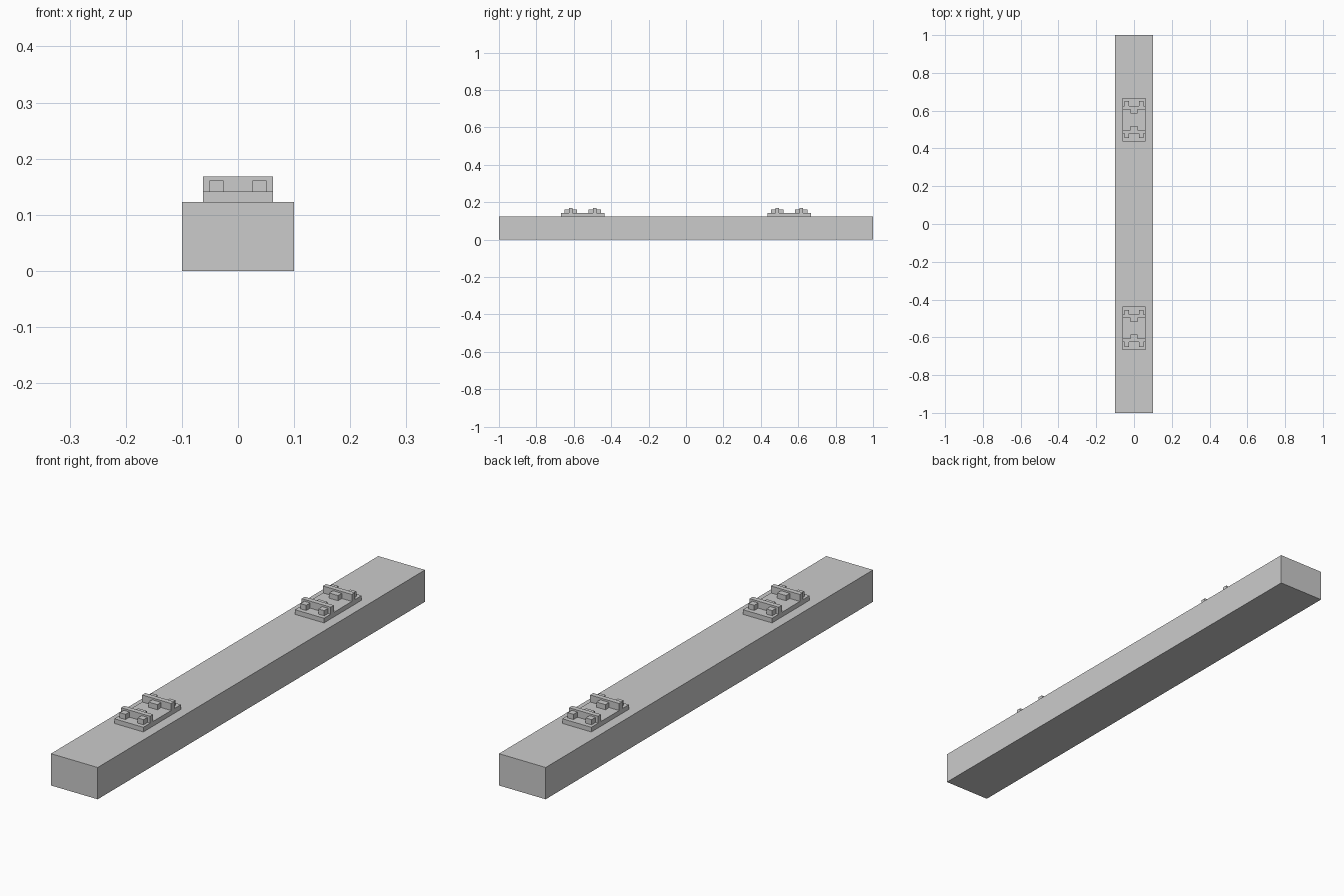
import bpy, bmesh
from mathutils import Matrix, Vector

if "Cube" in bpy.data.objects:
    bpy.data.objects.remove(bpy.data.objects["Cube"])


def make_boxes(name, boxes):
    """One object from a list of (x0, x1, y0, y1, z0, z1) boxes."""
    bm = bmesh.new()
    for x0, x1, y0, y1, z0, z1 in boxes:
        centre = Vector((x0 + x1, y0 + y1, z0 + z1)) / 2
        size = (abs(x1 - x0), abs(y1 - y0), z1 - z0)
        bmesh.ops.create_cube(bm, size=1, matrix=Matrix.LocRotScale(centre, None, size))
    mesh = bpy.data.meshes.new(name)
    bm.to_mesh(mesh)
    bm.free()
    obj = bpy.data.objects.new(name, mesh)
    bpy.context.collection.objects.link(obj)
    return obj


BEAM_TOP, PLATE_TOP = 0.123, 0.141
LUG_TOP, WALL_TOP = 0.161, 0.168
HALF_W = 0.062

# Long beam
make_boxes("beam", [(-0.1, 0.1, -1, 1, 0, BEAM_TOP)])

for end, yc in (("front", -0.552), ("back", 0.552)):
    # Base plate of the rail seat
    make_boxes(f"{end}_base_plate",
               [(-HALF_W, HALF_W, yc - 0.115, yc + 0.115, BEAM_TOP, PLATE_TOP)])
    # Mirrored pair of clamps: cross wall, two outer lugs, one inner lug
    for side, s in (("near", -1), ("far", 1)):
        make_boxes(f"{end}_{side}_clamp_wall",
                   [(-HALF_W, HALF_W, yc + s * 0.055, yc + s * 0.074, PLATE_TOP, WALL_TOP)])
        for label, m in (("left", -1), ("right", 1)):
            make_boxes(f"{end}_{side}_{label}_outer_lug",
                       [(m * 0.026, m * 0.051, yc + s * 0.074, yc + s * 0.098,
                         PLATE_TOP, LUG_TOP)])
        make_boxes(f"{end}_{side}_inner_lug",
                   [(-0.019, 0.019, yc + s * 0.032, yc + s * 0.055, PLATE_TOP, LUG_TOP)])
